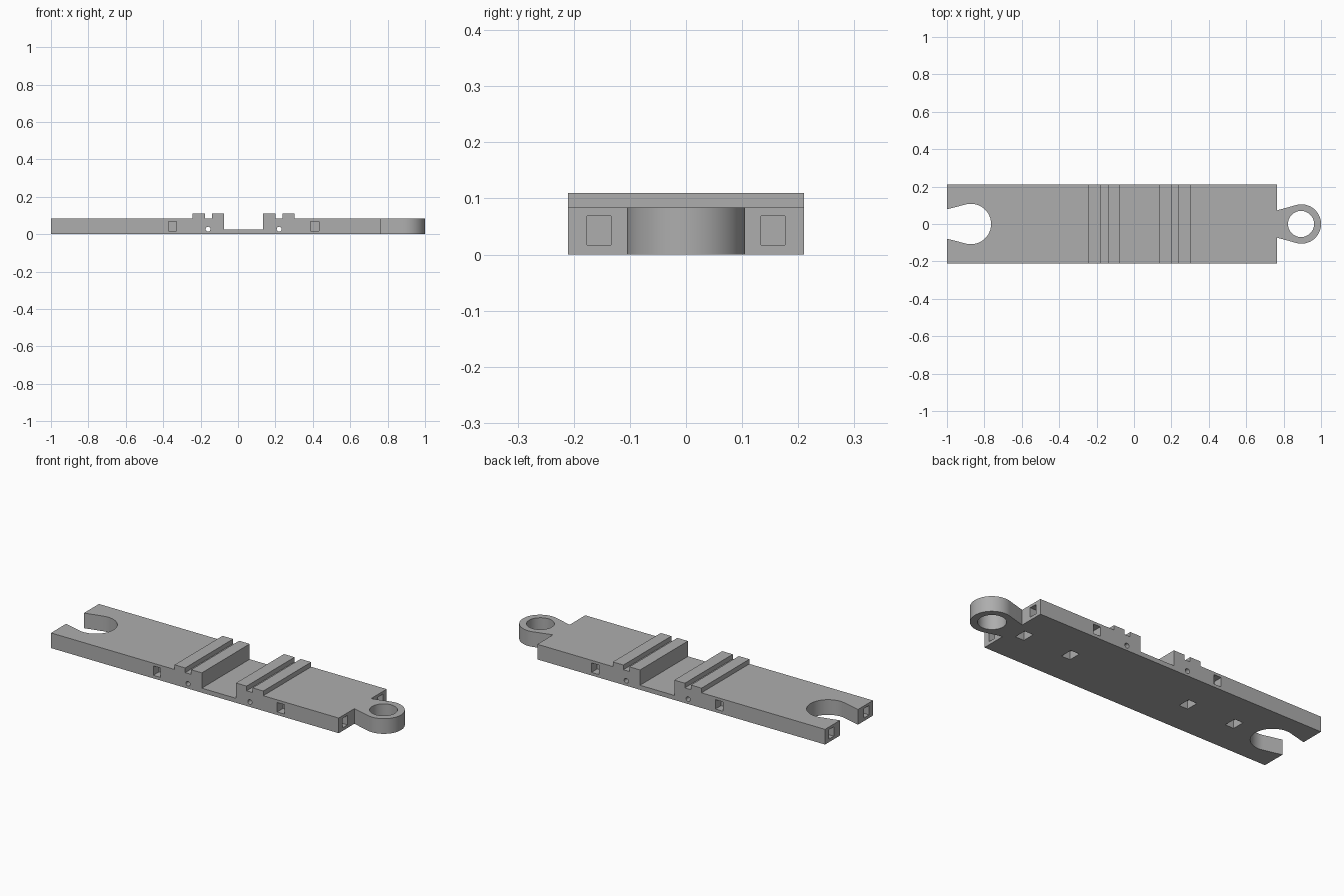
import bpy
import bmesh
from math import pi, sin, cos
from mathutils import Vector

old = bpy.data.objects.get("Cube")
if old:
    bpy.data.objects.remove(old, do_unlink=True)

HALF_W = 0.21      # half width of the bar
TOP = 0.084        # bar top
RIDGE = 0.11       # ridge top
MID = 0.03         # centre of the saddle
END = 0.765        # right end of the bar

grey = bpy.data.materials.new("Plain grey")
grey.use_nodes = True
colour = (0.42, 0.42, 0.42, 1)
grey.diffuse_color = colour
grey.node_tree.nodes["Principled BSDF"].inputs["Base Color"].default_value = colour


def prism(name, points, offset):
    """Extrude a flat outline of 3D points along an offset."""
    bm = bmesh.new()
    face = bm.faces.new([bm.verts.new(p) for p in points])
    new = bmesh.ops.extrude_face_region(bm, geom=[face])["geom"]
    verts = [v for v in new if isinstance(v, bmesh.types.BMVert)]
    bmesh.ops.translate(bm, verts=verts, vec=Vector(offset))
    bmesh.ops.recalc_face_normals(bm, faces=bm.faces)
    mesh = bpy.data.meshes.new(name)
    bm.to_mesh(mesh)
    bm.free()
    mesh.materials.append(grey)
    obj = bpy.data.objects.new(name, mesh)
    bpy.context.collection.objects.link(obj)
    return obj


def box(name, centre, size):
    x, y, z = (c - s / 2 for c, s in zip(centre, size))
    a, b, c = size
    return prism(name, [(x, y, z), (x + a, y, z), (x + a, y + b, z), (x, y + b, z)], (0, 0, c))


def arc(cx, cy, r, start, end, steps):
    span = [start + (end - start) * i / steps for i in range(steps + 1)]
    return [(cx + r * cos(a), cy + r * sin(a)) for a in span]


def cut(target, cutter):
    mod = target.modifiers.new("Cut", 'BOOLEAN')
    mod.operation = 'DIFFERENCE'
    mod.solver = 'EXACT'
    mod.object = cutter
    bpy.context.view_layer.objects.active = target
    bpy.ops.object.modifier_apply(modifier=mod.name)
    bpy.data.objects.remove(cutter, do_unlink=True)


def smooth(obj):
    bpy.ops.object.select_all(action='DESELECT')
    obj.select_set(True)
    bpy.context.view_layer.objects.active = obj
    bpy.ops.object.shade_smooth_by_angle(angle=pi / 6)


# Bar with a saddle channel and two ridges on each side of it
half = [(0.105, 0.025), (0.105, RIDGE), (0.17, RIDGE), (0.17, TOP),
        (0.207, TOP), (0.207, RIDGE), (0.272, RIDGE), (0.272, TOP)]
right = [(MID + x, z) for x, z in half]
left = [(MID - x, z) for x, z in reversed(half)]
profile = [(-1, 0), (-1, TOP)] + left + right + [(END, TOP), (END, 0)]
bar = prism("bar", [(x, -HALF_W, z) for x, z in profile], (0, 2 * HALF_W, 0))

# Open socket in the left end
outline = [(-1.05, -0.066)] + arc(-0.872, 0, 0.108, -0.585 * pi, 0.585 * pi, 48) + [(-1.05, 0.066)]
cut(bar, prism("socket_cutter", [(x, y, -0.1) for x, y in outline], (0, 0, 0.4)))

for side in (-1, 1):
    # Small round hole across the bar
    ring = arc(MID + side * 0.19, 0.027, 0.013, 0, 2 * pi, 24)[:-1]
    cut(bar, prism("pin_cutter", [(x, -0.3, z) for x, z in ring], (0, 0.6, 0)))
    # Pockets under the bar
    for offset in (0.37, 0.66):
        cut(bar, box("under_cutter", (MID + side * offset, 0, 0), (0.053, 0.07, 0.09)))
    # Pockets in the long sides and in both ends
    for across in (-1, 1):
        cut(bar, box("side_cutter", (MID + side * 0.38, across * HALF_W, 0.043), (0.045, 0.1, 0.052)))
        end_x = END if side > 0 else -1
        cut(bar, box("end_cutter", (end_x, across * 0.155, 0.043), (0.1, 0.043, 0.052)))
smooth(bar)

# Ring with a tapered neck on the right end
outline = [(END, -0.073)] + arc(0.895, 0, 0.105, -0.585 * pi, 0.585 * pi, 48) + [(END, 0.073)]
loop = prism("end_ring", [(x, y, 0) for x, y in outline], (0, 0, TOP))
hole = arc(0.893, 0, 0.07, 0, 2 * pi, 48)[:-1]
cut(loop, prism("ring_cutter", [(x, y, -0.1) for x, y in hole], (0, 0, 0.4)))
smooth(loop)
